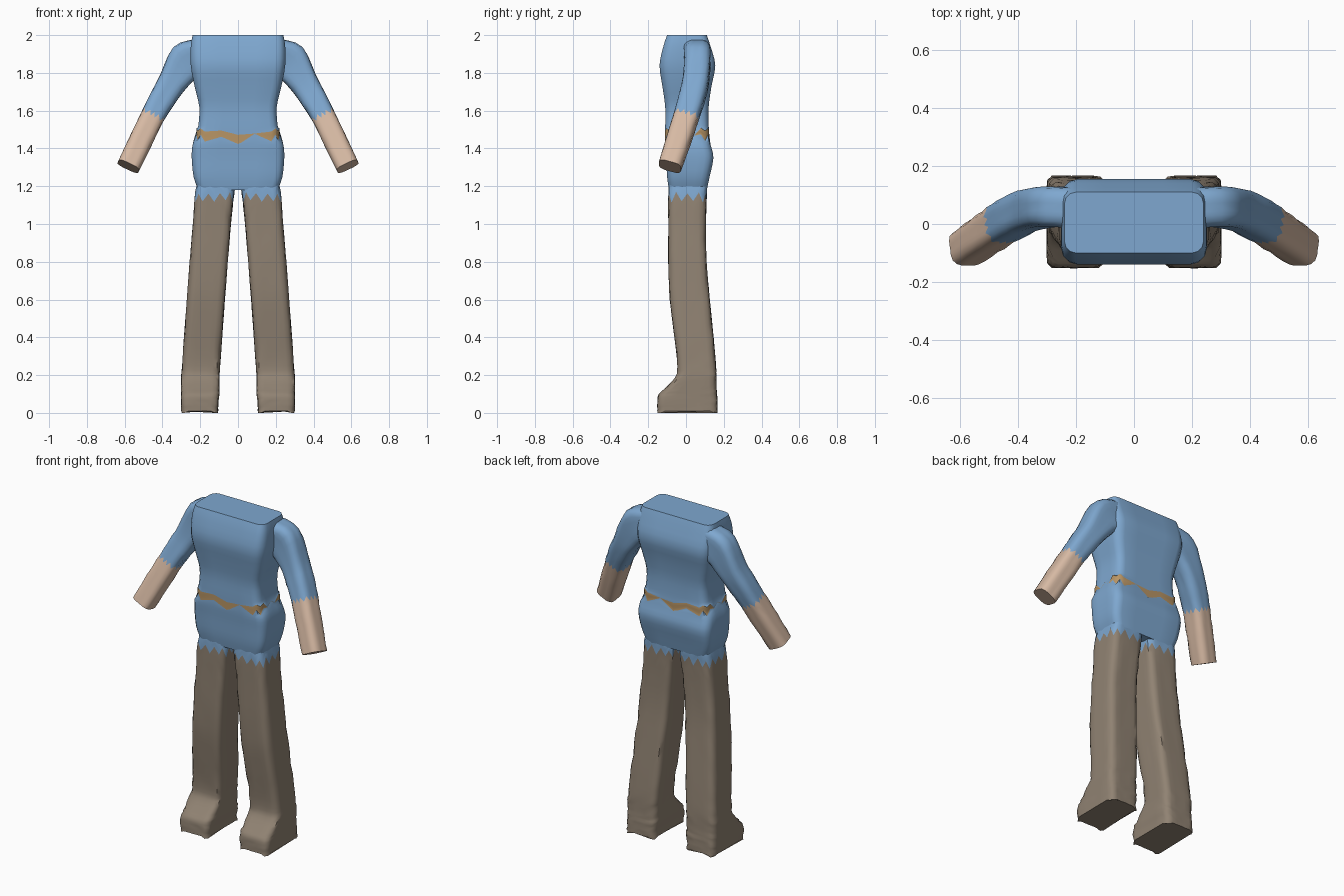
import bpy
import bmesh
import random
from math import radians, cos, sin
from mathutils import Vector

random.seed(4)
STEPS = 3

cube = bpy.data.objects.get("Cube")
if cube:
    bpy.data.objects.remove(cube, do_unlink=True)


def make_material(name, rgb):
    mat = bpy.data.materials.new(name)
    mat.use_nodes = True
    mat.diffuse_color = (*rgb, 1)
    mat.node_tree.nodes["Principled BSDF"].inputs["Base Color"].default_value = (*rgb, 1)
    return mat


blue = make_material("blue cloth", (.21, .39, .63))
brown = make_material("brown cloth", (.28, .225, .17))
skin = make_material("skin", (.68, .49, .37))
tan = make_material("tan belt", (.48, .30, .13))


def outline(a, b, r):
    """Rounded rectangle: four arc points per corner, three points per edge."""
    corners = []
    for q, (sx, sy) in enumerate(((1, 1), (-1, 1), (-1, -1), (1, -1))):
        arc = [radians(90 * q + 30 * s) for s in range(4)]
        corners.append([Vector((sx * (a - r) + r * cos(t), sy * (b - r) + r * sin(t))) for t in arc])
    points = []
    for q, arc in enumerate(corners):
        following = corners[(q + 1) % 4][0]
        points += arc + [arc[-1].lerp(following, s / 4) for s in (1, 2, 3)]
    return points


def spline(keys, j, t):
    """Smooth interpolation of the key tuples between j and j + 1."""
    last = len(keys) - 1
    group = zip(keys[max(j - 1, 0)], keys[j], keys[min(j + 1, last)], keys[min(j + 2, last)])
    return [b + .5 * t * (c - a + t * (2 * a - 5 * b + 4 * c - d + t * (3 * (b - c) + d - a)))
            for a, b, c, d in group]


def loft(name, keys, frame, roundness, bands, shift=None, rough=0, mirrored=False):
    """Skin rings through keys (centre, half width, half depth).

    bands lists (first key, material); shift maps a key to an offset rule
    that slides its ring points along the limb, making ragged borders."""
    shift = shift or {}
    bm = bmesh.new()
    rings = []
    total = (len(keys) - 1) * STEPS
    for n in range(total + 1):
        j = min(n // STEPS, len(keys) - 2)
        t = n / STEPS - j
        x, y, z, a, b = spline(keys, j, t)
        u, v, along = frame(keys, j, t)
        ring = []
        for i, p in enumerate(outline(a, b, roundness * min(a, b))):
            slide = sum(w * shift[k](i, p) for k, w in ((j, 1 - t), (j + 1, t)) if k in shift)
            # worn, slightly spiky corners
            grow = 1 + rough * random.uniform(-.3, 1) * (1 if i % 7 in (1, 2) else .35)
            ring.append(bm.verts.new(Vector((x, y, z)) + (u * p.x + v * p.y) * grow + along * slide))
        rings.append(ring)
    count = len(rings[0])
    for n in range(total):
        index = max(k for k, (start, _) in enumerate(bands) if n >= start * STEPS)
        for i in range(count):
            k = (i + 1) % count
            face = bm.faces.new((rings[n][i], rings[n][k], rings[n + 1][k], rings[n + 1][i]))
            face.material_index = index
    bm.faces.new(rings[0][::-1])
    bm.faces.new(rings[-1]).material_index = len(bands) - 1
    bmesh.ops.remove_doubles(bm, verts=bm.verts, dist=.0001)
    bmesh.ops.recalc_face_normals(bm, faces=bm.faces)
    mesh = bpy.data.meshes.new(name)
    bm.to_mesh(mesh)
    bm.free()
    for _, mat in bands:
        mesh.materials.append(mat)
    obj = bpy.data.objects.new(name, mesh)
    bpy.context.collection.objects.link(obj)
    if mirrored:
        obj.modifiers.new("Mirror", 'MIRROR')
    bpy.ops.object.select_all(action='DESELECT')
    obj.select_set(True)
    bpy.context.view_layer.objects.active = obj
    bpy.ops.object.shade_smooth_by_angle(angle=radians(48))
    return obj


def upright(keys, j, t):
    return Vector((1, 0, 0)), Vector((0, 1, 0)), Vector((0, 0, 1))


def along_limb(keys, j, t):
    def tangent(k):
        low, high = max(k - 1, 0), min(k + 1, len(keys) - 1)
        return (Vector(keys[high][:3]) - Vector(keys[low][:3])).normalized()
    along = tangent(j).lerp(tangent(j + 1), t).normalized()
    u = Vector((-along.z, 0, along.x)).normalized()
    return u, along.cross(u), along


def box_keys(rows):
    """Rows of z, x range and y range, in hundredths."""
    return [((x0 + x1) / 200, (y0 + y1) / 200, z / 100, (x1 - x0) / 200, (y1 - y0) / 200)
            for z, x0, x1, y0, y1 in rows]


# Torso and hips, with a broken belt line around the waist
def belt_middle(i, p):
    return .1 * (abs(p.x) - .12) + .012 * (-1) ** i


def belt_half(i, p):
    bare = abs(p.x - .08) < .04 or (abs(p.x) > .2 and abs(p.y) < .05)
    return 0 if bare else .016 + .01 * (i % 2)


torso_rows = [(z, -x, x, y0, y1) for z, x, y0, y1 in (
    (118, 21, -9, 11), (125, 23.5, -10, 12.5), (135, 24.5, -10.5, 14.5),
    (142, 24, -11, 13), (146.9, 22, -11, 12.3), (147, 22, -11, 12.3),
    (152, 21, -11, 12), (162, 20.5, -11, 12), (173, 23, -12.5, 13.5),
    (184, 25, -14, 15.5), (194, 25, -12, 13), (200, 24, -10, 11))]
loft("torso", box_keys(torso_rows), upright, .38,
     [(0, blue), (4, tan), (5, blue)],
     {4: lambda i, p: belt_middle(i, p) - belt_half(i, p),
      5: lambda i, p: belt_middle(i, p) + belt_half(i, p)})

# Trouser legs ending in blunt feet, with a ragged upper border
leg_rows = [
    (0, 10.5, 30, -15, 16.5), (5, 10.5, 30, -15, 16.5), (9.5, 10, 30, -14.5, 16.3),
    (13, 10, 30, -11, 16), (19, 10, 30, -5.5, 16), (25, 9.5, 29.5, -4.5, 15.8),
    (40, 8.5, 28.5, -6, 14.5), (60, 7, 27, -8.5, 12.5), (80, 5.5, 25.5, -9.3, 10.8),
    (98, 4, 24, -9.3, 10.5), (114, 2.5, 22.7, -9.3, 10.8), (121, 1.5, 21.5, -9, 11),
    (128, 1, 20, -8, 10)]
loft("legs", box_keys(leg_rows), upright, .4, [(0, brown), (10, blue)],
     {0: lambda i, p: 0 if i % 7 in (1, 2) else .01,
      10: lambda i, p: .022 * (-1) ** i + random.uniform(-.008, .008)},
     rough=.05, mirrored=True)

# Sleeved arms with bare forearms
arm_keys = [
    (.20, .055, 1.88, .10, .07), (.275, .06, 1.86, .10, .068), (.35, .05, 1.745, .075, .068),
    (.405, .028, 1.655, .068, .068), (.455, 0, 1.565, .062, .066),
    (.515, -.04, 1.44, .062, .064), (.58, -.085, 1.305, .06, .06)]
loft("arms", arm_keys, along_limb, .6, [(0, blue), (4, skin)],
     {4: lambda i, p: .014 * (-1) ** i}, rough=.05, mirrored=True)
